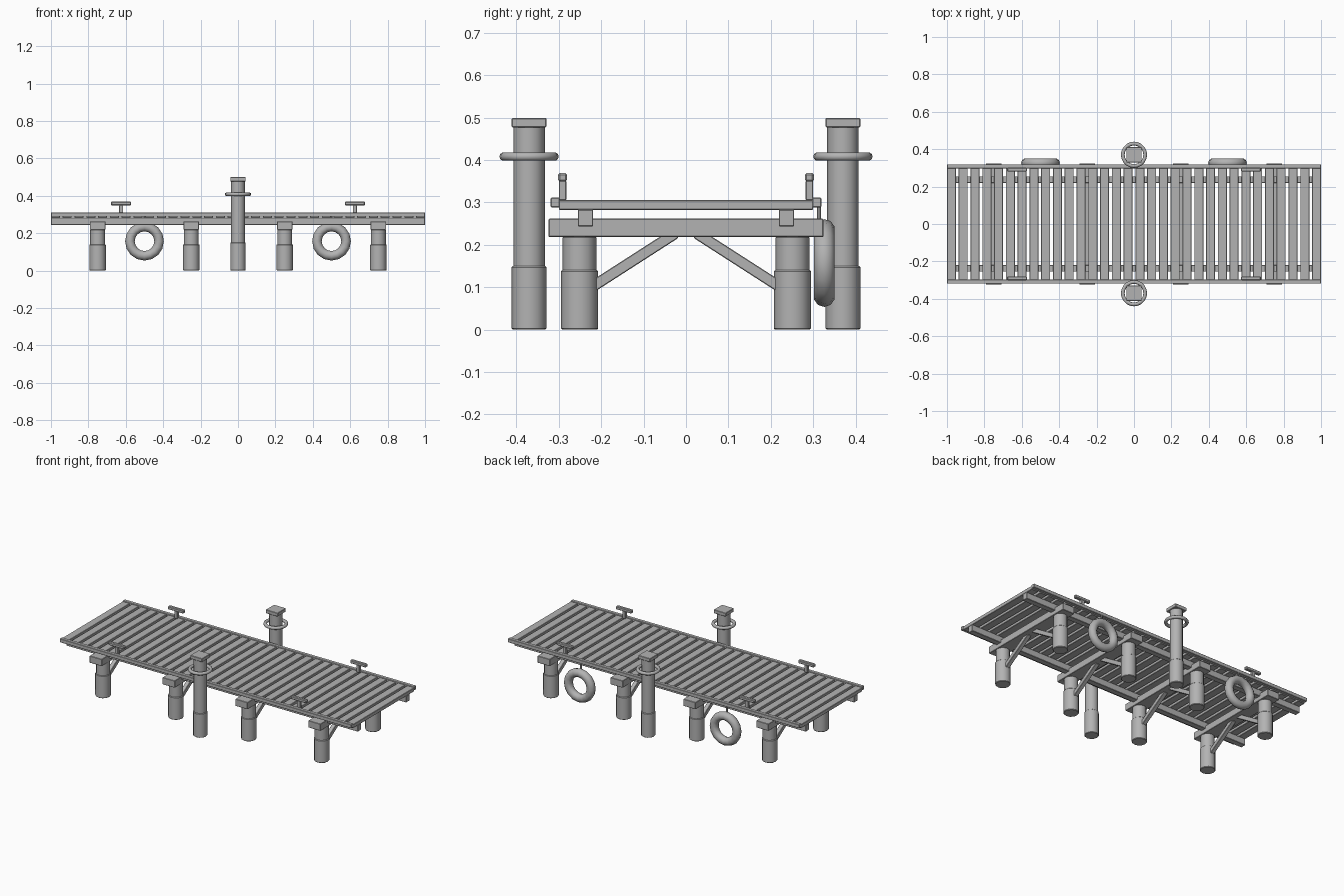
import bpy, math
from mathutils import Vector

if "Cube" in bpy.data.objects:
    bpy.data.objects.remove(bpy.data.objects["Cube"])

grey = bpy.data.materials.new("weathered grey")
grey.use_nodes = True
COLOUR = (0.45, 0.45, 0.45, 1)
grey.diffuse_color = COLOUR
grey.node_tree.nodes["Principled BSDF"].inputs["Base Color"].default_value = COLOUR


def finish(name, bevel=0, smooth=None):
    ob = bpy.context.object
    ob.name = name
    ob.data.materials.append(grey)
    if smooth:
        bpy.ops.object.shade_smooth_by_angle(angle=math.radians(smooth))
    if bevel:
        mod = ob.modifiers.new("soft edges", "BEVEL")
        mod.width = bevel
        mod.segments = 1
        mod.limit_method = "ANGLE"
        mod.angle_limit = math.radians(50)
    return ob


def box(name, centre, size, bevel=0.002):
    bpy.ops.mesh.primitive_cube_add(size=1, location=centre)
    bpy.context.object.scale = size
    bpy.ops.object.transform_apply(location=False, rotation=False, scale=True)
    return finish(name, bevel)


def post(name, x, y, z0, z1, radius, sides=12, bevel=0.003):
    bpy.ops.mesh.primitive_cylinder_add(vertices=sides, radius=radius, depth=z1 - z0,
                                        location=(x, y, (z0 + z1) / 2))
    return finish(name, bevel, 35)


def ring(name, centre, major, minor, upright=False, segments=16):
    bpy.ops.mesh.primitive_torus_add(location=centre, major_radius=major, minor_radius=minor,
                                     major_segments=segments, minor_segments=10,
                                     rotation=(math.pi / 2 if upright else 0, 0, 0))
    return finish(name, 0, 50)


# Deck planks
COUNT, WIDTH = 32, 0.048
for i in range(COUNT):
    x = -1 + WIDTH / 2 + i * (2 - WIDTH) / (COUNT - 1)
    box(f"deck_plank_{i + 1}", (x, 0, 0.294), (WIDTH, 0.6, 0.023))

# Long edge rails, stringers and tall mooring piles on both sides
for side, s in (("front", -1), ("back", 1)):
    box(f"{side}_edge_rail", (0, s * 0.308, 0.2995), (2, 0.022, 0.023))
    box(f"{side}_stringer", (0, s * 0.237, 0.263), (2, 0.036, 0.04))

    y = s * 0.37
    post(f"{side}_mooring_pile_sleeve", 0, y, 0, 0.15, 0.041)
    post(f"{side}_mooring_pile", 0, y, 0.14, 0.48, 0.037)
    box(f"{side}_mooring_pile_cap", (0, y, 0.488), (0.082, 0.082, 0.022))
    ring(f"{side}_mooring_ring", (0, y, 0.408), 0.06, 0.01, segments=20)

    # Cleats
    for x in (-0.625, 0.625):
        box(f"{side}_cleat_stem", (x, s * 0.291, 0.328), (0.022, 0.018, 0.046))
        box(f"{side}_cleat_bar", (x, s * 0.291, 0.359), (0.108, 0.021, 0.02), 0.004)

# Cross bents: cap beam, two piles and two diagonal braces
for n, x in enumerate((-0.75, -0.25, 0.25, 0.75), 1):
    box(f"cap_beam_{n}", (x, 0, 0.24), (0.084, 0.648, 0.043))
    for side, s in (("front", -1), ("back", 1)):
        post(f"{side}_pile_sleeve_{n}", x, s * 0.251, 0, 0.14, 0.044)
        post(f"{side}_pile_{n}", x, s * 0.251, 0.13, 0.22, 0.04)
        low, high = Vector((x, s * 0.235, 0.092)), Vector((x, s * 0.025, 0.227))
        brace = box(f"{side}_brace_{n}", (low + high) / 2, (0.026, (high - low).length, 0.026))
        brace.rotation_euler.x = math.atan2(high.z - low.z, high.y - low.y)

# Hanging tyre fenders along the back
for side, x in (("right", -0.5), ("left", 0.5)):
    ring(f"{side}_tyre_fender", (x, 0.326, 0.157), 0.078, 0.0255, upright=True)
    post(f"{side}_fender_rope", x, 0.3135, 0.245, 0.295, 0.005, 8, 0)
